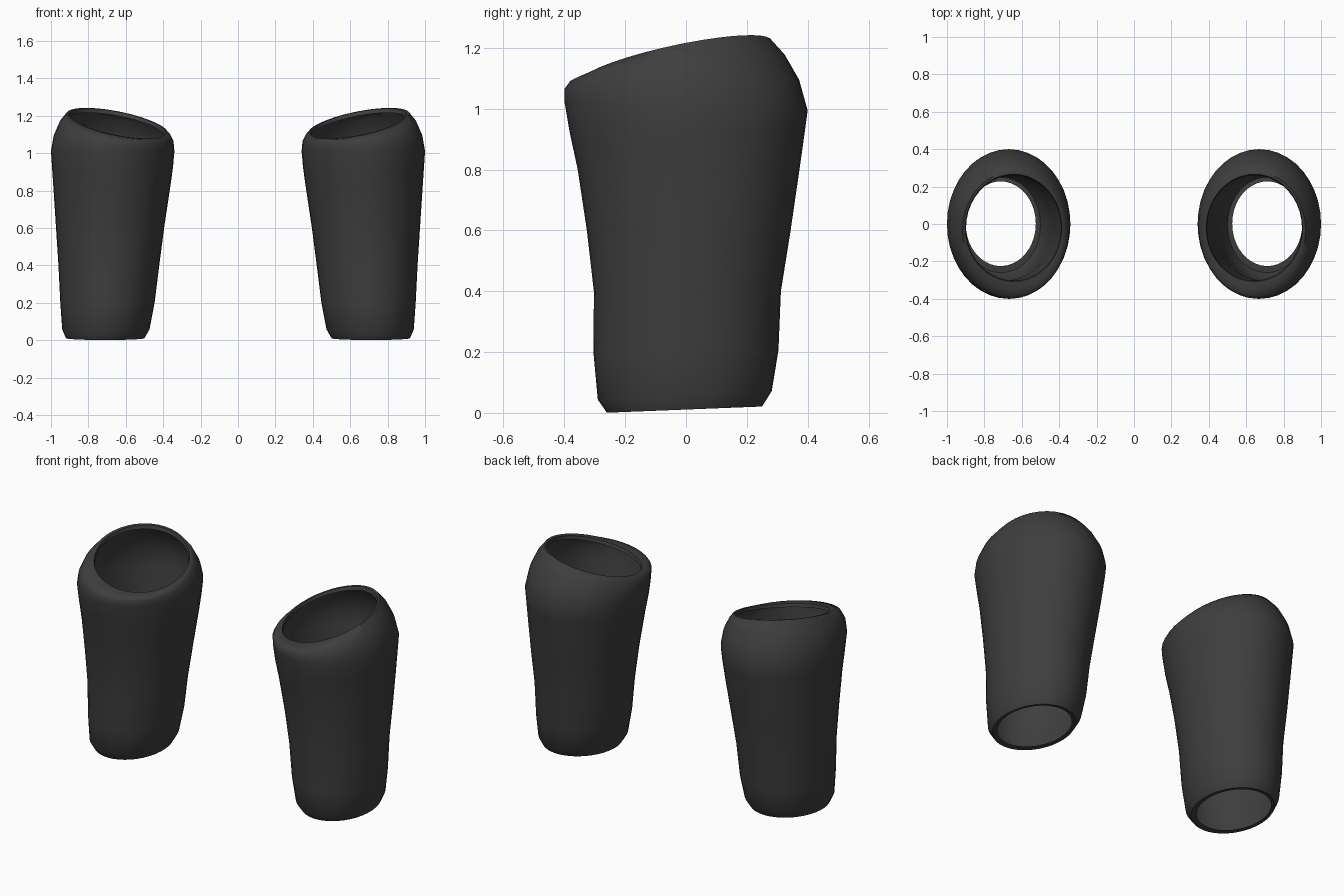
import bpy, bmesh, math

SIDES = 40

charcoal = bpy.data.materials.new("charcoal")
charcoal.diffuse_color = (0.048, 0.048, 0.048, 1)

# Rings: x min, x max, y min, y max, centre height, slope along x, slope along y
RINGS = [
    (0.525, 0.900, -0.225, 0.228, 0.014, 0.00, 0.04),   # bottom opening
    (0.500, 0.920, -0.260, 0.250, 0.011, 0.00, 0.04),
    (0.473, 0.940, -0.290, 0.282, 0.058, 0.00, 0.05),
    (0.446, 0.950, -0.304, 0.304, 0.200, 0.00, 0.02),
    (0.421, 0.960, -0.303, 0.312, 0.400, 0.00, 0.00),
    (0.395, 0.973, -0.326, 0.344, 0.600, 0.00, 0.00),
    (0.365, 0.986, -0.356, 0.373, 0.800, 0.00, 0.00),
    (0.348, 0.994, -0.382, 0.390, 0.920, 0.00, 0.00),
    (0.340, 1.000, -0.400, 0.400, 1.010, 0.00, -0.04),  # widest
    (0.345, 0.985, -0.400, 0.372, 1.080, 0.05, 0.04),
    (0.358, 0.953, -0.385, 0.325, 1.135, 0.13, 0.13),
    (0.374, 0.917, -0.345, 0.280, 1.168, 0.19, 0.21),
    (0.386, 0.902, -0.308, 0.266, 1.166, 0.19, 0.22),   # slanted rim
    (0.390, 0.898, -0.302, 0.260, 1.145, 0.19, 0.22),   # rim folded inward
]


def build_sleeve(name, side):
    bm = bmesh.new()
    loops = []
    for x0, x1, y0, y1, z, sx, sy in RINGS:
        cx, cy = (x0 + x1) / 2, (y0 + y1) / 2
        rx, ry = (x1 - x0) / 2, (y1 - y0) / 2
        loop = []
        for i in range(SIDES):
            a = 2 * math.pi * i / SIDES
            x, y = cx + rx * math.cos(a), cy + ry * math.sin(a)
            height = z + sx * (x - 0.66) + sy * y
            loop.append(bm.verts.new((side * x, y, height)))
        loops.append(loop)
    for low, high in zip(loops, loops[1:]):
        for i in range(SIDES):
            j = (i + 1) % SIDES
            quad = (low[i], low[j], high[j], high[i])
            bm.faces.new(quad if side > 0 else quad[::-1])
    mesh = bpy.data.meshes.new(name)
    bm.to_mesh(mesh)
    bm.free()
    mesh.materials.append(charcoal)
    obj = bpy.data.objects.new(name, mesh)
    bpy.context.collection.objects.link(obj)
    # Smooth body with a crisp rim
    bpy.ops.object.select_all(action='DESELECT')
    obj.select_set(True)
    bpy.context.view_layer.objects.active = obj
    bpy.ops.object.shade_smooth_by_angle(angle=math.radians(60))


# Mirrored pair of open sleeves
build_sleeve("right_sleeve", 1)
build_sleeve("left_sleeve", -1)
